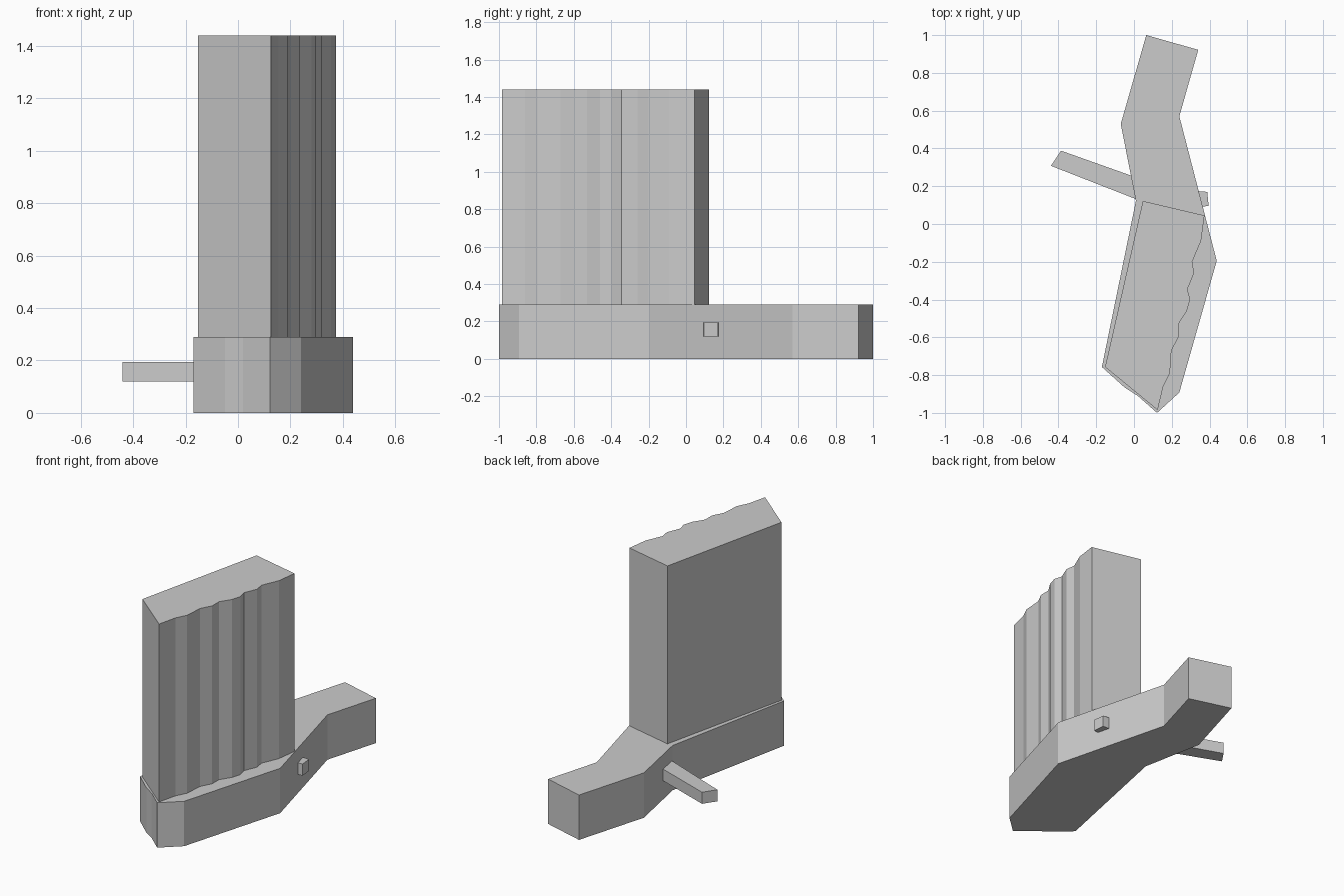
import bpy
import bmesh

if "Cube" in bpy.data.objects:
    bpy.data.objects.remove(bpy.data.objects["Cube"])

grey = bpy.data.materials.new("plain grey")
grey.diffuse_color = (0.6, 0.6, 0.6, 1)
grey.use_nodes = True
grey.node_tree.nodes["Principled BSDF"].inputs["Base Color"].default_value = grey.diffuse_color


def extrude_outline(name, outline, z0, z1):
    """Make a flat-shaded prism from a plan outline."""
    bm = bmesh.new()
    face = bm.faces.new([bm.verts.new((x, y, z0)) for x, y in outline])
    top = bmesh.ops.extrude_face_region(bm, geom=[face])["geom"]
    verts = [g for g in top if isinstance(g, bmesh.types.BMVert)]
    bmesh.ops.translate(bm, verts=verts, vec=(0, 0, z1 - z0))
    bmesh.ops.recalc_face_normals(bm, faces=bm.faces)
    mesh = bpy.data.meshes.new(name)
    bm.to_mesh(mesh)
    bm.free()
    mesh.materials.append(grey)
    obj = bpy.data.objects.new(name, mesh)
    bpy.context.collection.objects.link(obj)
    return obj


# Bent low base
extrude_outline("base", [
    (0.065, 1.0), (-0.07, 0.53), (0.01, 0.122), (-0.17, -0.757),
    (-0.05, -0.865), (0.02, -0.91), (0.122, -1.0), (0.24, -0.892),
    (0.438, -0.195), (0.24, 0.57), (0.34, 0.922)], 0, 0.29)

# Tall slab with a rippled right side
ripples = [
    (0.125, -0.985), (0.155, -0.86), (0.19, -0.79), (0.198, -0.67),
    (0.235, -0.60), (0.235, -0.53), (0.28, -0.46), (0.297, -0.40),
    (0.283, -0.345), (0.318, -0.26), (0.308, -0.2), (0.355, -0.09)]
extrude_outline("tower", [(0.047, 0.122), (-0.153, -0.757)] + ripples
                + [(0.373, 0.045)], 0.29, 1.44)

# Thin bar passing through the base, with a short stub on the right
extrude_outline("cross_bar", [
    (-0.44, 0.308), (0.01, 0.132), (0.15, 0.08), (0.395, 0.095),
    (0.388, 0.17), (0.2, 0.185), (-0.012, 0.255), (-0.386, 0.388)],
    0.12, 0.195)
